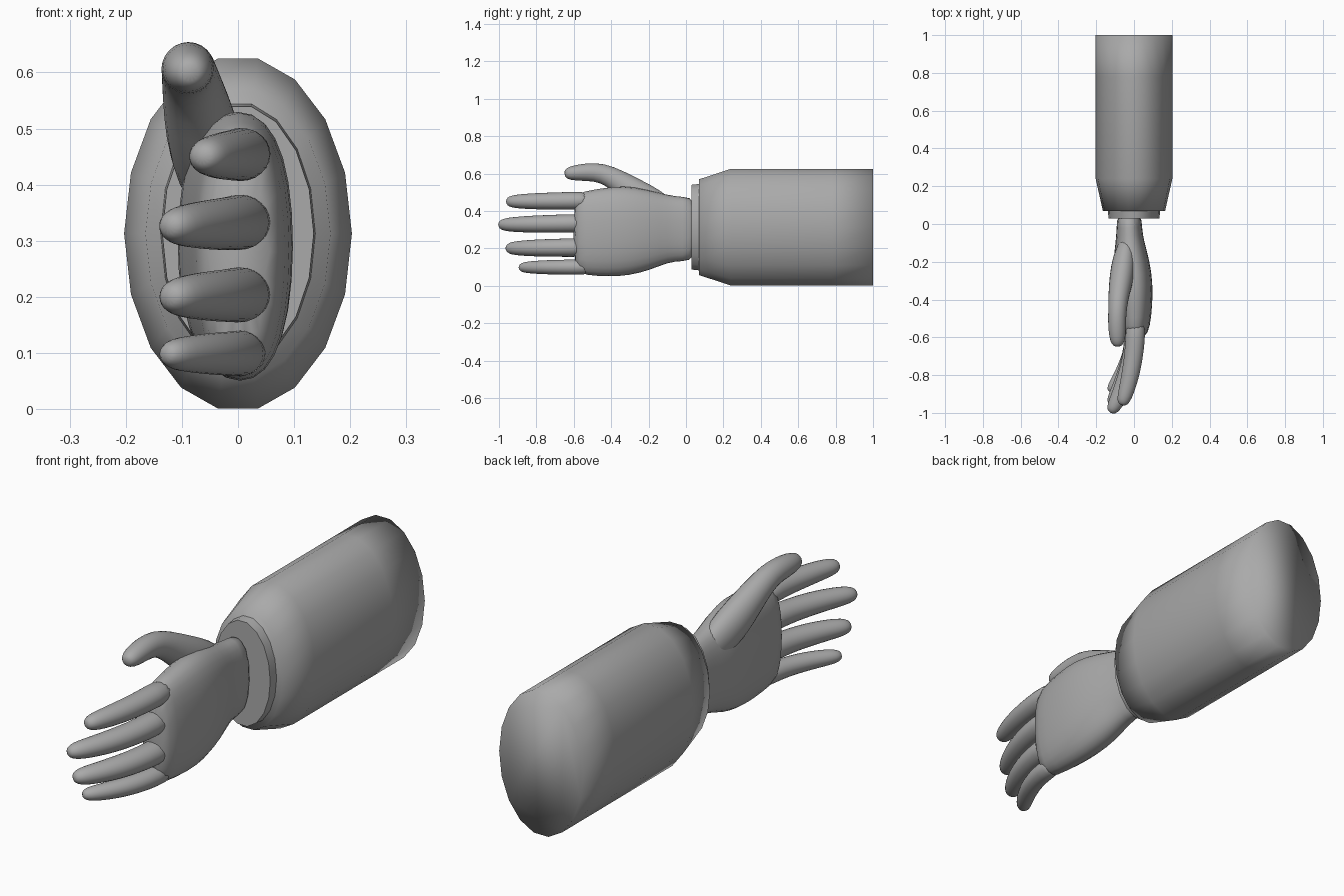
import bpy, bmesh, math
from mathutils import Vector

cube = bpy.data.objects.get("Cube")
if cube:
    bpy.data.objects.remove(cube, do_unlink=True)

grey = bpy.data.materials.new("plain grey")
grey.use_nodes = True
colour = (0.4, 0.4, 0.4, 1)
grey.diffuse_color = colour
grey.node_tree.nodes["Principled BSDF"].inputs["Base Color"].default_value = colour


def loft(name, rings, sides, power=1.0, angle=None, subdivide=0):
    """Skin ellipses (x, y, z, half width, half height) set square to their path."""
    bm = bmesh.new()
    loops = []
    centres = [Vector(r[:3]) for r in rings]
    for i, ring in enumerate(rings):
        path = (centres[min(i + 1, len(rings) - 1)] - centres[max(i - 1, 0)]).normalized()
        up = (Vector((0, 0, 1)) - path * path.z).normalized()
        side = path.cross(up)
        loop = []
        for k in range(sides):
            a = math.tau * k / sides
            c, s = math.cos(a), math.sin(a)
            c = math.copysign(abs(c) ** power, c)
            s = math.copysign(abs(s) ** power, s)
            loop.append(bm.verts.new(centres[i] + side * c * ring[3] + up * s * ring[4]))
        loops.append(loop)
    for a, b in zip(loops, loops[1:]):
        for k in range(sides):
            n = (k + 1) % sides
            bm.faces.new((a[k], a[n], b[n], b[k]))
    bm.faces.new(loops[0])
    bm.faces.new(loops[-1])
    bmesh.ops.recalc_face_normals(bm, faces=bm.faces)
    mesh = bpy.data.meshes.new(name)
    bm.to_mesh(mesh)
    bm.free()
    mesh.materials.append(grey)
    obj = bpy.data.objects.new(name, mesh)
    bpy.context.collection.objects.link(obj)
    if subdivide:
        mod = obj.modifiers.new("rounding", "SUBSURF")
        mod.levels = mod.render_levels = subdivide
    bpy.ops.object.select_all(action="DESELECT")
    obj.select_set(True)
    bpy.context.view_layer.objects.active = obj
    if angle:
        bpy.ops.object.shade_smooth_by_angle(angle=math.radians(angle))
    else:
        bpy.ops.object.shade_smooth()
    return obj


# Sleeve and cuff: eighteen-sided oval tubes
mid = 0.313
loft("sleeve", [(0, 1, mid, 0.203, 0.317), (0, 0.78, mid, 0.203, 0.317),
                (0, 0.24, mid, 0.203, 0.317), (0, 0.07, mid, 0.165, 0.26)], 18)
loft("cuff", [(0, 0.1, mid, 0.14, 0.238), (0, 0.03, mid, 0.135, 0.23)], 18, angle=40)

# Palm, from wrist to knuckles
loft("palm", [(-0.025, 0.06, 0.303, 0.068, 0.175),
              (-0.025, -0.02, 0.303, 0.068, 0.175),
              (-0.022, -0.1, 0.305, 0.078, 0.185),
              (-0.015, -0.2, 0.3, 0.1, 0.222),
              (0.0, -0.32, 0.295, 0.103, 0.248),
              (0.005, -0.43, 0.285, 0.095, 0.244),
              (0.005, -0.54, 0.28, 0.083, 0.23),
              (0.0, -0.605, 0.28, 0.062, 0.212)], 14, power=0.85, subdivide=1)

# Fingers: curl towards the palm and taper to a round tip
# (tip y, tip x, base height, tip height, radius)
fingers = {
    "index_finger": (-0.96, -0.065, 0.455, 0.45, 0.05),
    "middle_finger": (-1.0, -0.125, 0.335, 0.326, 0.052),
    "ring_finger": (-0.96, -0.125, 0.205, 0.2, 0.052),
    "little_finger": (-0.89, -0.13, 0.1, 0.098, 0.043),
}
steps = [(0.0, 1.0), (0.25, 1.0), (0.45, 0.95), (0.62, 0.92),
         (0.78, 0.84), (0.9, 0.74), (0.965, 0.6), (1.0, 0.28)]
start_y, start_x = -0.5, 0.01
for name, (tip_y, tip_x, base_z, tip_z, radius) in fingers.items():
    rings = []
    for t, size in steps:
        x = start_x + (tip_x - start_x) * t ** 2.2
        y = start_y + (tip_y - start_y) * t
        z = base_z + (tip_z - base_z) * t
        rings.append((x, y, z, radius * size * 1.08, radius * size))
    loft(name, rings, 12, subdivide=1)

# Thumb with its fleshy base
loft("thumb", [(-0.035, -0.08, 0.38, 0.04, 0.07),
               (-0.05, -0.18, 0.435, 0.066, 0.092),
               (-0.065, -0.28, 0.5, 0.068, 0.08),
               (-0.08, -0.37, 0.565, 0.058, 0.062),
               (-0.088, -0.45, 0.605, 0.05, 0.054),
               (-0.09, -0.53, 0.608, 0.05, 0.05),
               (-0.088, -0.6, 0.603, 0.045, 0.042),
               (-0.086, -0.635, 0.6, 0.034, 0.032),
               (-0.085, -0.65, 0.599, 0.015, 0.015)], 12, subdivide=1)
